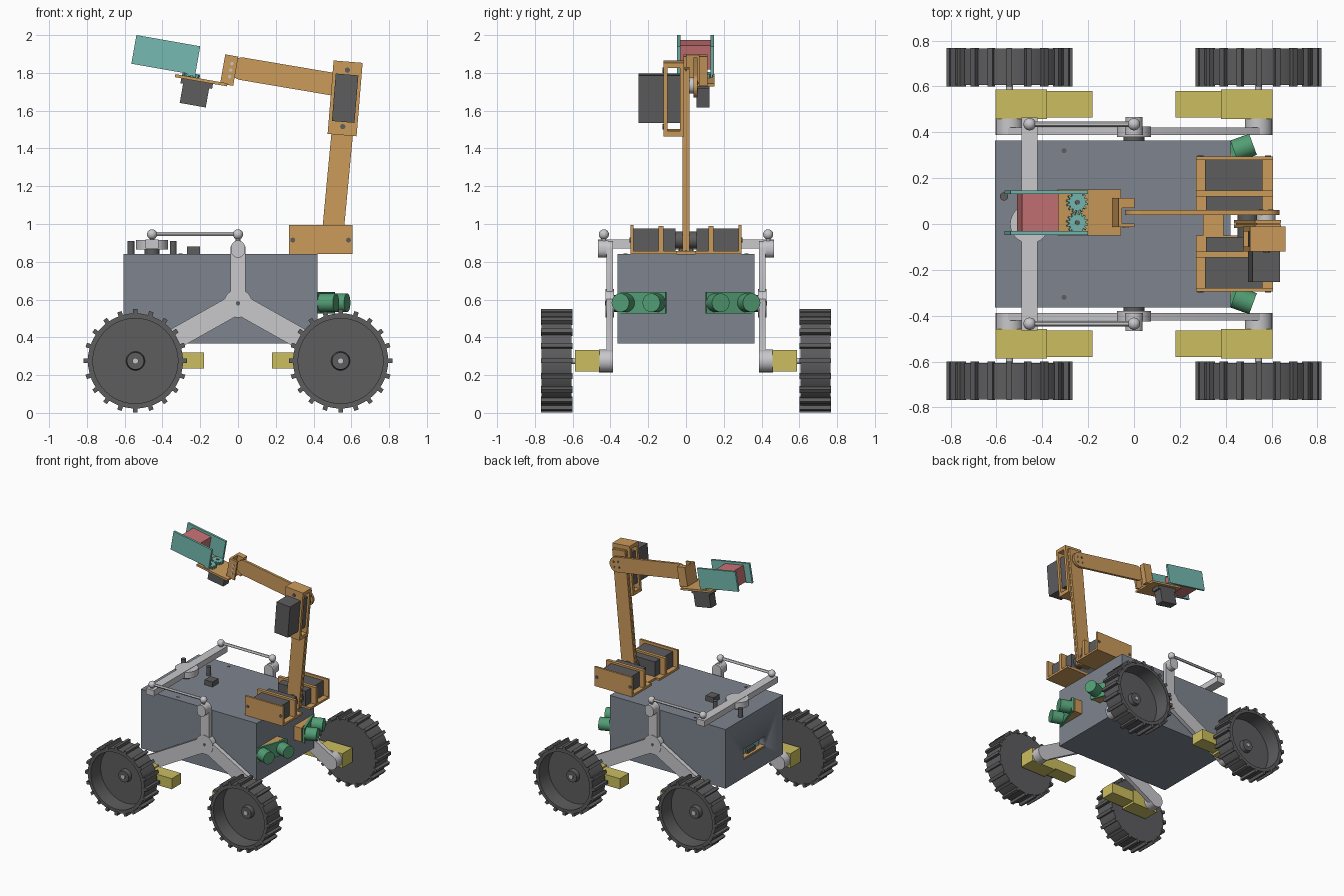
import bpy, bmesh, math
from mathutils import Matrix, Vector

if "Cube" in bpy.data.objects:
    bpy.data.objects.remove(bpy.data.objects["Cube"])


def material(name, r, g, b):
    m = bpy.data.materials.new(name)
    lin = [((c / 255 + 0.055) / 1.055) ** 2.4 for c in (r, g, b)]
    m.diffuse_color = (*lin, 1)
    m.use_nodes = True
    m.node_tree.nodes["Principled BSDF"].inputs["Base Color"].default_value = m.diffuse_color
    return m


SLATE = material("slate_grey", 126, 133, 143)
SILVER = material("light_grey", 200, 200, 204)
DARK = material("charcoal", 93, 93, 95)
ORANGE = material("orange", 204, 155, 91)
TEAL = material("teal", 118, 187, 178)
RED = material("soft_red", 200, 115, 117)
YELLOW = material("yellow", 203, 190, 95)
GREEN = material("green", 82, 157, 116)


def finish(name, bm, mat, matrix=None):
    bmesh.ops.recalc_face_normals(bm, faces=bm.faces)
    me = bpy.data.meshes.new(name)
    bm.to_mesh(me)
    bm.free()
    me.materials.append(mat)
    ob = bpy.data.objects.new(name, me)
    bpy.context.collection.objects.link(ob)
    if matrix:
        ob.matrix_world = matrix
    return ob


def box(name, x, y, z, mat, frame=None):
    """Box given by its (min, max) range on each axis, inside an optional frame."""
    bm = bmesh.new()
    bmesh.ops.create_cube(bm, size=1)
    for v in bm.verts:
        v.co = [(a[0] + a[1]) / 2 + c * (a[1] - a[0]) for a, c in zip((x, y, z), v.co)]
    return finish(name, bm, mat, frame)


def rod(name, p, q, r, mat, n=24, frame=None):
    p, q = Vector(p), Vector(q)
    bm = bmesh.new()
    bmesh.ops.create_cone(bm, cap_ends=True, segments=n, radius1=r, radius2=r, depth=(q - p).length)
    rot = (q - p).to_track_quat('Z', 'Y').to_matrix().to_4x4()
    bm.transform(Matrix.Translation((p + q) / 2) @ rot)
    return finish(name, bm, mat, frame)


def ball(name, p, r, mat):
    bm = bmesh.new()
    bmesh.ops.create_uvsphere(bm, u_segments=20, v_segments=12, radius=r)
    return finish(name, bm, mat, Matrix.Translation(p))


def prism(name, pts, axis, lo, hi, mat, frame=None):
    """Extrude a 2D outline along y (points are x, z) or z (points are x, y)."""
    bm = bmesh.new()
    put = (lambda a, b, h: (a, h, b)) if axis == 'y' else (lambda a, b, h: (a, b, h))
    f = bm.faces.new([bm.verts.new(put(a, b, lo)) for a, b in pts])
    up = bmesh.ops.extrude_face_region(bm, geom=[f])['geom']
    shift = put(0, 0, hi - lo)
    bmesh.ops.translate(bm, vec=shift, verts=[v for v in up if isinstance(v, bmesh.types.BMVert)])
    return finish(name, bm, mat, frame)


def capsule(name, p, q, r, lo, hi, mat):
    a = math.atan2(q[1] - p[1], q[0] - p[0])
    pts = []
    for c, start in ((q, a - math.pi / 2), (p, a + math.pi / 2)):
        pts += [(c[0] + r * math.cos(start + math.pi * i / 10),
                 c[1] + r * math.sin(start + math.pi * i / 10)) for i in range(11)]
    return prism(name, pts, 'y', lo, hi, mat)


def lathe_y(name, profile, mat, matrix, n=48):
    bm = bmesh.new()
    vs = [bm.verts.new((r, y, 0)) for r, y in profile]
    es = [bm.edges.new(e) for e in zip(vs, vs[1:])]
    bmesh.ops.spin(bm, geom=vs + es, cent=(0, 0, 0), axis=(0, 1, 0), angle=2 * math.pi, steps=n)
    bmesh.ops.remove_doubles(bm, verts=bm.verts, dist=1e-4)
    return finish(name, bm, mat, matrix)


def span(s, a, b):
    return tuple(sorted((s * a, s * b)))


# Body with a recessed port on its rear end
body = box("body", (-0.605, 0.42), (-0.363, 0.363), (0.367, 0.84), SLATE)
cutter = box("port_cutter", (-0.7, -0.54), (-0.14, 0.14), (0.51, 0.595), SLATE)
cutter.hide_render = True
cutter.display_type = 'WIRE'
cut = body.modifiers.new("port", 'BOOLEAN')
cut.object, cut.operation, cut.solver = cutter, 'DIFFERENCE', 'EXACT'
box("port_shelf", (-0.6, -0.54), (-0.14, 0.14), (0.51, 0.52), ORANGE)
box("port_board", (-0.56, -0.54), (-0.12, 0.12), (0.52, 0.585), TEAL)
box("port_chip", (-0.58, -0.56), (-0.05, 0.05), (0.52, 0.55), DARK)

# Top deck fittings
box("deck_switch", (-0.27, -0.2), (-0.037, 0.037), (0.84, 0.88), DARK)
for x in (-0.567, -0.343):
    rod("deck_post", (x, 0.12, 0.84), (x, 0.12, 0.91), 0.018, DARK)

# Differential bar
rod("bar_pivot", (-0.455, 0, 0.84), (-0.455, 0, 0.87), 0.04, DARK)
rod("bar_hub", (-0.455, 0, 0.865), (-0.455, 0, 0.915), 0.085, SILVER, 32)
box("differential_bar", (-0.49, -0.42), (-0.465, 0.465), (0.87, 0.917), SILVER)

AXLE_X, AXLE_Z = 0.543, 0.275
for s in (-1, 1):
    # Suspension rocker and its linkage
    rod("rocker_pivot", (0, s * 0.36, 0.58), (0, s * 0.39, 0.58), 0.045, DARK)
    rod("rocker_hub", (0, s * 0.38, 0.58), (0, s * 0.425, 0.58), 0.075, SILVER, 32)
    rod("rocker_bolt", (0, s * 0.42, 0.58), (0, s * 0.428, 0.58), 0.012, DARK, 12)
    y = span(s, 0.387, 0.421)
    capsule("rocker_post", (0, 0.58), (0, 0.87), 0.04, *y, SILVER)
    capsule("rocker_top", (0, 0.86), (0, 0.875), 0.038, *span(s, 0.41, 0.467), SILVER)
    for x in (0, -0.455):
        rod("link_stud", (x, s * 0.435, 0.9), (x, s * 0.435, 0.945), 0.012, SILVER, 12)
        ball("link_ball", (x, s * 0.435, 0.945), 0.027, SILVER)
    rod("link_rod", (-0.455, s * 0.435, 0.947), (0, s * 0.435, 0.947), 0.011, SILVER, 12)
    rod("deck_screw", (-0.305, s * 0.32, 0.835), (-0.305, s * 0.32, 0.843), 0.011, DARK, 12)

    for e in (-1, 1):
        ax = e * AXLE_X
        capsule("rocker_leg", (0, 0.58), (ax, AXLE_Z), 0.055, *y, SILVER)
        rod("leg_boss", (ax, s * 0.387, AXLE_Z), (ax, s * 0.46, AXLE_Z), 0.06, SILVER, 28)
        # Drive motor and gearbox
        box("gearbox", span(e, 0.38, 0.603), span(s, 0.457, 0.587), (0.218, 0.332), YELLOW)
        box("motor", span(e, 0.18, 0.38), span(s, 0.464, 0.58), (0.235, 0.32), YELLOW)
        rod("axle", (ax, s * 0.58, AXLE_Z), (ax, s * 0.68, AXLE_Z), 0.016, SILVER, 16)
        # Cupped wheel, hub and tread bars
        place = Matrix.Translation((ax, 0, AXLE_Z))
        cup = [(0, 0.605), (0.252, 0.605), (0.252, 0.765), (0.225, 0.765), (0.225, 0.64), (0.05, 0.64),
               (0.045, 0.672), (0, 0.672)]
        lathe_y("wheel", [(r, s * h) for r, h in cup], DARK, place)
        for i in range(20):
            turn = place @ Matrix.Rotation(i * math.pi / 10, 4, 'Y')
            box("tread", (-0.012, 0.012), span(s, 0.6, 0.768), (0.243, 0.274), DARK, turn)

    # Angled distance sensors on the nose
    prism("sensor_wedge", [(0.42, s * 0.105), (0.42, s * 0.358), (0.488, s * 0.105)], 'z', 0.53, 0.64, ORANGE)
    look = Matrix.Translation((0.464, s * 0.235, 0.583)) @ Matrix.Rotation(s * math.radians(20), 4, 'Z')
    box("sensor_board", (-0.014, 0.004), (-0.135, 0.135), (-0.058, 0.058), GREEN, look)
    for d in (-0.087, 0.087):
        rod("sensor_eye", (0, d, 0), (0.09, d, 0), 0.049, GREEN, 28, look)

    # Shoulder servo tray
    box("tray_base", (0.27, 0.605), span(s, 0.05, 0.293), (0.84, 0.856), ORANGE)
    box("tray_wall_outer", (0.27, 0.605), span(s, 0.279, 0.295), (0.84, 0.995), ORANGE)
    box("tray_wall_inner", (0.27, 0.605), span(s, 0.12, 0.146), (0.84, 0.99), ORANGE)
    box("shoulder_servo_outer", (0.31, 0.56), span(s, 0.146, 0.28), (0.856, 0.975), DARK)
    box("shoulder_servo_inner", (0.315, 0.56), span(s, 0.056, 0.12), (0.856, 0.975), DARK)
    rod("shoulder_horn", (0.497, s * 0.015, 0.915), (0.497, s * 0.06, 0.915), 0.045, DARK)
    for x in (0.29, 0.585):
        rod("tray_screw", (x, s * 0.29, 0.915), (x, s * 0.298, 0.915), 0.013, DARK, 12)
box("tray_bridge", (0.3, 0.39), (-0.05, 0.05), (0.842, 0.858), ORANGE)

# Lower arm
lower = Matrix.Translation((0.497, 0, 0.9)) @ Matrix.Rotation(math.radians(5.4), 4, 'Y')
for lo, hi in ((-0.018, -0.002), (0.002, 0.018)):
    box("lower_arm", (-0.057, 0.057), (lo, hi), (-0.04, 0.93), ORANGE, lower)
box("lower_arm_core", (-0.05, 0.05), (-0.003, 0.003), (-0.035, 0.92), ORANGE, lower)

# Elbow servo in its open frame
elbow = Matrix.Translation((0.567, 0, 1.665)) @ Matrix.Rotation(math.radians(4.7), 4, 'Y')
w, h = 0.077, 0.195
for e in (-1, 1):
    box("elbow_frame_cap", (-w, w), (-0.12, -0.01), span(e, h - 0.027, h), ORANGE, elbow)
    box("elbow_frame_front", (-w, w), (-0.12, -0.098), span(e, 0.125, h), ORANGE, elbow)
    box("elbow_frame_side", span(e, 0.06, w), (-0.12, -0.098), (-h, h), ORANGE, elbow)
    rod("elbow_screw", (0, -0.115, e * 0.15), (0, -0.124, e * 0.15), 0.014, DARK, 12, elbow)
box("elbow_frame_back", (-w, w), (-0.032, -0.01), (-h, h), ORANGE, elbow)
box("elbow_servo", (-0.06, 0.06), (-0.252, -0.03), (-0.125, 0.127), DARK, elbow)
rod("elbow_horn", (0.575, 0.015, 1.733), (0.575, 0.045, 1.733), 0.042, SILVER)

# Upper arm
capsule("upper_arm", (0.02, 1.822), (0.575, 1.728), 0.06, 0.04, 0.06, ORANGE)
for i in range(4):
    a = i * math.pi / 2 + 0.6
    x, z = 0.575 + 0.03 * math.cos(a), 1.728 + 0.03 * math.sin(a)
    rod("arm_bolt", (x, 0.058, z), (x, 0.063, z), 0.008, DARK, 10)

# Wrist bracket and gripper, sharing one tilted frame
grip = Matrix.Translation((-0.2, 0.05, 1.762)) @ Matrix.Rotation(math.radians(10), 4, 'Y')
box("gripper_plate", (-0.135, 0.145), (-0.1, 0.1), (-0.008, 0.008), ORANGE, grip)
box("wrist_back", (0.107, 0.123), (-0.063, 0.063), (0, 0.157), ORANGE, grip)
box("wrist_front", (0.107, 0.177), (-0.063, -0.047), (0, 0.157), ORANGE, grip)
box("wrist_rear", (0.107, 0.177), (0.02, 0.063), (0, 0.157), ORANGE, grip)
for z in (0.045, 0.08, 0.115):
    rod("wrist_screw", (0.15, -0.06, z), (0.15, -0.067, z), 0.009, SILVER, 12, grip)
box("gripper_servo", (-0.086, 0.054), (0.005, 0.075), (-0.138, -0.022), DARK, grip)
box("servo_flange", (-0.1, 0.07), (0.005, 0.075), (-0.035, -0.008), DARK, grip)
for s in (-1, 1):
    # Toothed gear, jaw link and flat jaw
    gear = []
    for i in range(14):
        for k, r in ((0, 0.036), (0.3, 0.036), (0.45, 0.047), (0.8, 0.047)):
            a = (i + k) * math.pi / 7
            gear.append((-0.052 + r * math.cos(a), s * 0.045 + r * math.sin(a)))
    prism("jaw_gear", gear, 'z', 0.008, 0.028, TEAL, grip)
    rod("gear_pin", (-0.052, s * 0.045, 0.02), (-0.052, s * 0.045, 0.033), 0.011, DARK, 12, grip)
    box("jaw_link", (-0.075, -0.03), span(s, 0.05, 0.09), (0.01, 0.026), TEAL, grip)
    box("jaw", (-0.374, -0.031), span(s, 0.08, 0.097), (0.022, 0.176), TEAL, grip)
box("held_block", (-0.32, -0.158), (-0.08, 0.08), (0.03, 0.158), RED, grip)

# Smooth round parts while keeping hard edges
for ob in bpy.context.scene.objects:
    ob.select_set(True)
    bpy.context.view_layer.objects.active = ob
bpy.ops.object.shade_smooth_by_angle(angle=math.radians(30))
